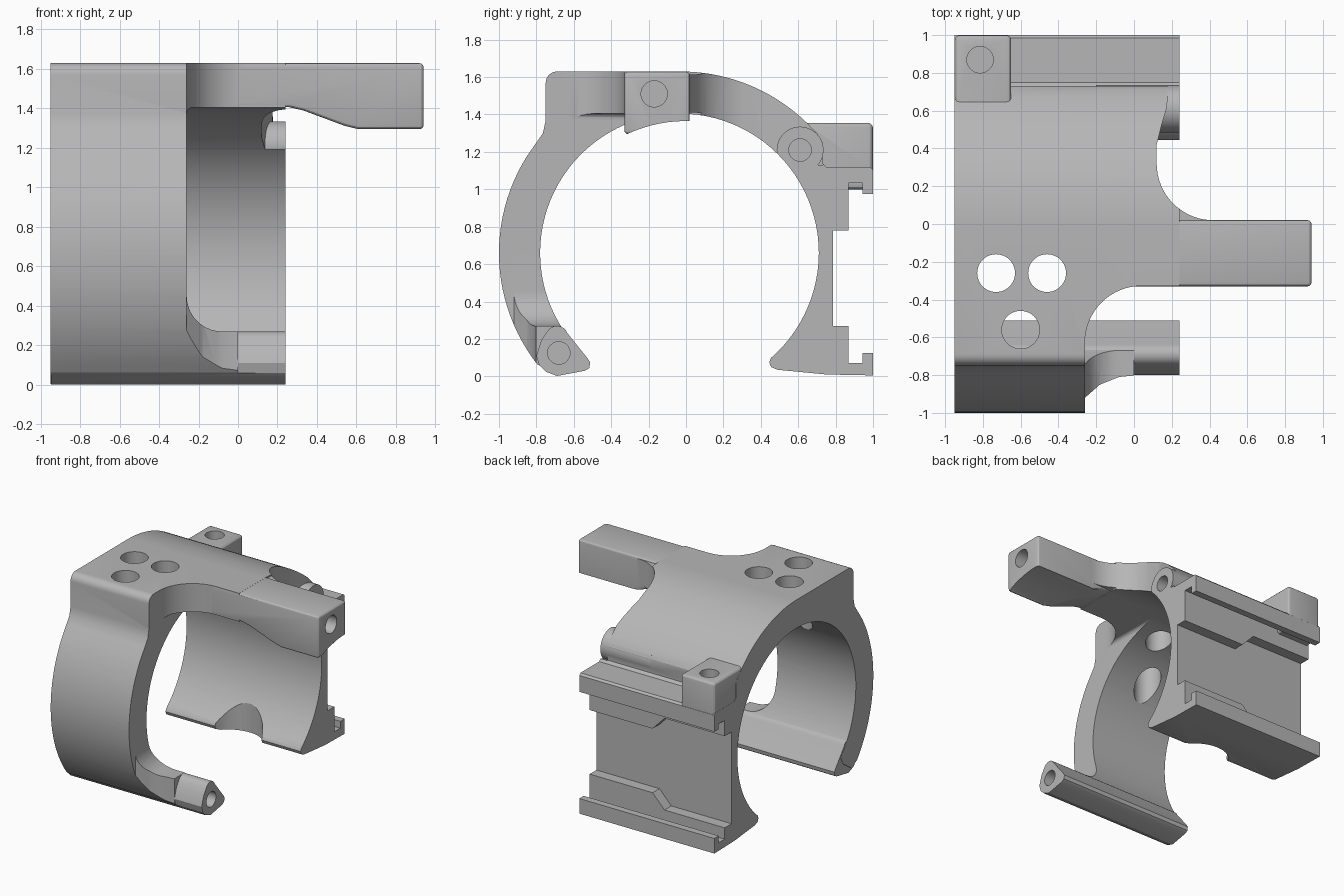
import bpy, bmesh
from math import radians, cos, sin

cube = bpy.data.objects.get("Cube")
if cube:
    bpy.data.objects.remove(cube, do_unlink=True)

grey = bpy.data.materials.new("plain grey")
grey.use_nodes = True
grey.diffuse_color = (0.47, 0.47, 0.47, 1)
grey.node_tree.nodes["Principled BSDF"].inputs["Base Color"].default_value = (0.47, 0.47, 0.47, 1)


def arc(u, v, r, start, end, n=16):
    steps = [radians(start + (end - start) * i / n) for i in range(n + 1)]
    return [(u + r * cos(a), v + r * sin(a)) for a in steps]


def circle(u, v, r, n=48):
    return arc(u, v, r, 0, 360, n)[:-1]


def prism(name, pts, axis, lo, hi, bevel=0):
    """Extrude a flat outline along one axis, optionally rounding its edges."""
    place = {"x": lambda u, v, t: (t, u, v),
             "y": lambda u, v, t: (u, t, v),
             "z": lambda u, v, t: (u, v, t)}[axis]
    bm = bmesh.new()
    ends = [[bm.verts.new(place(u, v, t)) for u, v in pts] for t in (lo, hi)]
    for ring in ends:
        bm.faces.new(ring)
    for i in range(len(pts)):
        j = (i + 1) % len(pts)
        bm.faces.new((ends[0][i], ends[0][j], ends[1][j], ends[1][i]))
    bmesh.ops.recalc_face_normals(bm, faces=bm.faces[:])
    if bevel:
        edges = [e for e in bm.edges if e.calc_face_angle(0) > 0.6]
        bmesh.ops.bevel(bm, geom=edges, offset=bevel, segments=3, profile=0.5, affect="EDGES")
    mesh = bpy.data.meshes.new(name)
    bm.to_mesh(mesh)
    bm.free()
    mesh.materials.append(grey)
    ob = bpy.data.objects.new(name, mesh)
    bpy.context.collection.objects.link(ob)
    return ob


def combine(target, tool, op):
    """Apply a boolean and throw the tool away."""
    mod = target.modifiers.new("join", "BOOLEAN")
    mod.operation, mod.object, mod.solver = op, tool, "EXACT"
    bpy.context.view_layer.objects.active = target
    bpy.ops.object.modifier_apply(modifier=mod.name)
    bpy.data.objects.remove(tool, do_unlink=True)


def cut(target, pts, axis, lo, hi):
    combine(target, prism("cutter", pts, axis, lo, hi), "DIFFERENCE")


LEFT, RIGHT, TIP = -0.95, 0.24, 0.94

# Open ring with a flat top and the rail section at the back
outline = arc(-0.035, 0.66, 0.745, -49, 222, 72)
outline += [(-0.62, 0.1), (-0.72, 0.03)]
outline += arc(-0.03, 0.66, 0.97, 218, 148, 24)
outline += [(-0.80, 1.25), (-0.765, 1.30), (-0.75, 1.37)]
outline += arc(-0.69, 1.57, 0.06, 180, 90, 6)
outline += arc(-0.03, 0.66, 0.97, 90, 41, 20)
outline += [(0.73, 1.25), (0.73, 1.14), (0.75, 1.12), (0.985, 1.12), (1, 1.105),
            (1, 0.975), (0.945, 0.975), (0.945, 1.035), (0.87, 1.035), (0.87, 0.78),
            (0.785, 0.78), (0.785, 0.27), (0.87, 0.27), (0.87, 0.07), (0.945, 0.07),
            (0.945, 0.125), (1, 0.125), (1, 0.005), (0.75, 0.01), (0.49, 0.035),
            (0.455, 0.05), (0.445, 0.075)]
body = prism("clamp_body", outline, "x", LEFT, RIGHT)

# Front window, open toward the right
window = [(0.4, -0.2), (0.4, 1.405)] + arc(-0.23, 1.375, 0.03, 90, 180, 4)
window += arc(-0.08, 0.45, 0.18, 180, 270, 10) + [(0, 0.27), (0, -0.2)]
cut(body, window, "y", -1.2, 0)

# Rounded front corner below the arm, and the sweep into the lower bar
cut(body, arc(0.04, -0.628, 0.3, 180, 90) + [(0.4, -0.328), (0.4, -1.2), (-0.26, -1.2)],
    "z", 0.7, 2)
cut(body, [(-0.26, -1.2), (-0.26, -0.92), (-0.18, -0.85), (-0.08, -0.81), (0.02, -0.80),
           (0.4, -0.80), (0.4, -1.2)], "z", -0.2, 1)

# Curved bite behind the arm
cut(body, arc(0.42, 0.32, 0.3, 270, 180) + [(0.12, 0.42), (0.145, 0.52), (0.175, 0.62),
    (0.18, 0.732), (0.5, 0.732)], "z", 1.13, 2)

# Rail pocket, wider at one end
cut(body, [(-1.1, 0.16), (-0.42, 0.16), (-0.31, 0.275), (-0.31, 0.775), (-0.42, 0.89),
           (-1.1, 0.89)], "y", 0.784, 1.1)

# Notch in the lower back lip
cut(body, circle(-0.31, 0.37, 0.22), "z", -0.2, 0.5)

# Side arm with a hollowed underside
arm = prism("arm", [(-0.2, 1.629), (TIP, 1.629), (TIP, 1.295), (0.61, 1.295), (0.54, 1.312),
                    (0.33, 1.39), (0.26, 1.406), (-0.2, 1.406)], "y", -0.33, 0.02, 0.02)
cut(arm, circle(0, 0.62, 0.745, 96), "x", 0.3, 1.2)
combine(body, arm, "UNION")
web = arc(0.42, 0.32, 0.3, 270, 232, 8) + [(0.1, 0.084), (0.1, -0.05), (0.42, -0.05)]
combine(body, prism("arm_web", web, "z", 1.41, 1.615), "UNION")

# Back tube boss, trimmed to the bore
tube = prism("tube_boss", circle(0.61, 1.21, 0.125), "x", -0.2, RIGHT)
cut(tube, circle(-0.035, 0.66, 0.745, 96), "x", -0.5, 0.5)
combine(body, tube, "UNION")

# Lower front bar
bar = arc(-0.69, 0.21, 0.06, 20, 150, 8)
bar += [(-0.775, 0.19), (-0.80, 0.11), (-0.785, 0.06), (-0.75, 0.025), (-0.69, 0.002),
        (-0.54, 0.03), (-0.517, 0.045), (-0.512, 0.075), (-0.525, 0.095)]
combine(body, prism("lower_bar", bar, "x", LEFT + 0.002, RIGHT), "UNION")

# Corner lug on the rail
lug = [(LEFT + 0.001, 0.62), (-0.65, 0.62), (-0.65, 0.999), (LEFT + 0.001, 0.999)]
combine(body, prism("corner_lug", lug, "z", 1.0, 1.355, 0.025), "UNION")

# Through holes in the top, then the screw holes
for x, y in ((-0.73, -0.26), (-0.46, -0.26), (-0.6, -0.56)):
    cut(body, circle(x, y, 0.1), "z", 0.9, 2)
cut(body, circle(-0.815, 0.87, 0.07), "z", 1.14, 2)
cut(body, circle(-0.17, 1.51, 0.07), "x", 0.6, 1.2)
for y, z in ((0.61, 1.21), (-0.68, 0.125)):
    cut(body, circle(y, z, 0.06), "x", -0.1, 0.5)

for ob in bpy.context.selected_objects:
    ob.select_set(False)
body.select_set(True)
bpy.context.view_layer.objects.active = body
bpy.ops.object.shade_smooth_by_angle(angle=radians(28))
